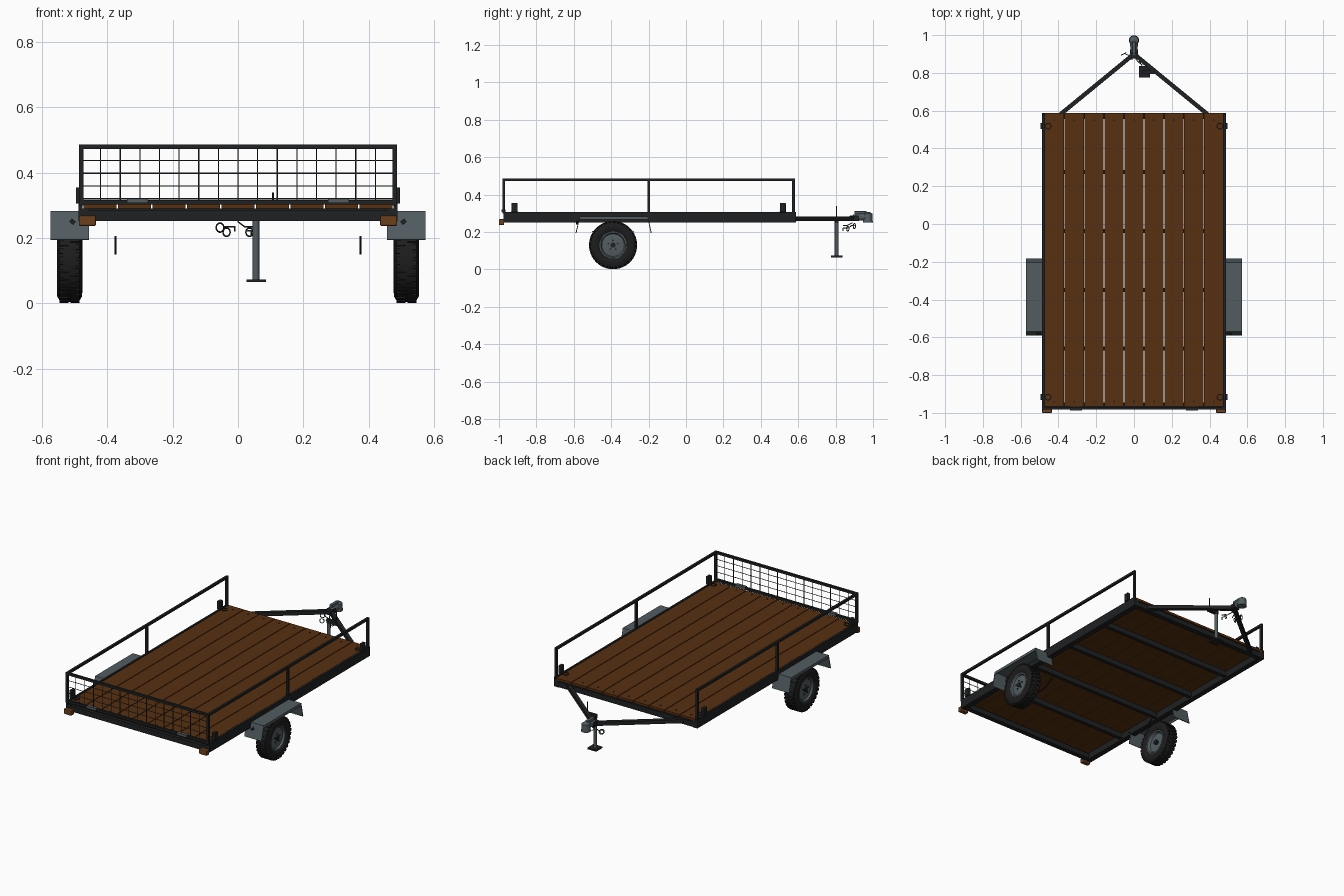
import bpy, bmesh, math
from mathutils import Vector, Matrix

if "Cube" in bpy.data.objects:
    bpy.data.objects.remove(bpy.data.objects["Cube"])


def mat(name, c):
    m = bpy.data.materials.new(name)
    m.diffuse_color = (*c, 1)
    m.use_nodes = True
    m.node_tree.nodes["Principled BSDF"].inputs["Base Color"].default_value = m.diffuse_color
    return m


BLACK = mat("black_steel", (0.014, 0.015, 0.016))
RUBBER = mat("tyre_rubber", (0.012, 0.012, 0.012))
GREY = mat("grey_metal", (0.085, 0.108, 0.118))
WOOD = mat("brown_wood", (0.095, 0.029, 0.005))
LAMP = mat("amber_lamp", (0.15, 0.05, 0.012))
WIRE = mat("wire_steel", (0.03, 0.035, 0.035))


def finish(name, bm, m, smooth=False):
    bmesh.ops.recalc_face_normals(bm, faces=bm.faces)
    me = bpy.data.meshes.new(name)
    bm.to_mesh(me)
    bm.free()
    me.materials.append(m)
    o = bpy.data.objects.new(name, me)
    bpy.context.collection.objects.link(o)
    if smooth:
        bpy.ops.object.select_all(action='DESELECT')
        o.select_set(True)
        bpy.context.view_layer.objects.active = o
        bpy.ops.object.shade_smooth_by_angle(angle=math.radians(35))
    return o


def add_box(bm, lo, hi, rot=None):
    lo, hi = Vector(lo), Vector(hi)
    M = Matrix.Translation((lo + hi) / 2) @ Matrix.Diagonal((*(hi - lo), 1))
    bmesh.ops.create_cube(bm, size=1, matrix=(rot @ M) if rot else M)


def box(name, lo, hi, m, bevel=0):
    bm = bmesh.new()
    add_box(bm, [min(a, b) for a, b in zip(lo, hi)], [max(a, b) for a, b in zip(lo, hi)])
    if bevel:
        bmesh.ops.bevel(bm, geom=bm.edges[:], offset=bevel, segments=2, affect='EDGES', profile=0.5)
    return finish(name, bm, m)


def add_rod(bm, a, b, r, n=8, r2=None):
    a, b = Vector(a), Vector(b)
    q = (b - a).to_track_quat('Z', 'Y').to_matrix().to_4x4()
    if n == 4:
        q = q @ Matrix.Rotation(math.pi / 4, 4, 'Z')
    bmesh.ops.create_cone(bm, cap_ends=True, segments=n, radius1=r, radius2=r if r2 is None else r2,
                          depth=(b - a).length, matrix=Matrix.Translation((a + b) / 2) @ q)


def path(name, pts, r, m, n=8):
    bm = bmesh.new()
    for a, b in zip(pts, pts[1:]):
        add_rod(bm, a, b, r, n)
    return finish(name, bm, m, n > 4)


def lathe(name, prof, c, m, seg=48):
    # closed profile of (x, radius) spun around the x axis
    bm = bmesh.new()
    vs = [bm.verts.new((c[0] + x, c[1], c[2] + r)) for x, r in prof]
    es = [bm.edges.new((vs[i], vs[(i + 1) % len(vs)])) for i in range(len(vs))]
    bmesh.ops.spin(bm, geom=vs + es, cent=c, axis=(1, 0, 0), angle=2 * math.pi, steps=seg, use_merge=True)
    bmesh.ops.remove_doubles(bm, verts=bm.verts[:], dist=1e-5)
    return finish(name, bm, m, True)


# deck planks and their bolts
bm = bmesh.new()
for i in range(9):
    x = (i - 4) * 0.1055
    box("deck_plank", (x - 0.0505, -0.965, 0.290), (x + 0.0505, 0.587, 0.304), WOOD)
    for y in (-0.94, 0.55):
        add_rod(bm, (x, y, 0.30), (x, y, 0.306), 0.005)
finish("deck_bolts", bm, BLACK)

# chassis: side beams, end beams, cross beams
for s in (-1, 1):
    box("side_beam", (s * 0.455, -0.975, 0.25), (s * 0.488, 0.587, 0.29), BLACK)
    box("side_rim", (s * 0.476, -0.975, 0.29), (s * 0.488, 0.587, 0.306), BLACK)
for y in (-0.96, 0.572):
    box("end_beam", (-0.46, y - 0.015, 0.252), (0.46, y + 0.015, 0.284), BLACK)
for y in (0.275, -0.037, -0.349, -0.66):
    box("cross_beam", (-0.46, y - 0.011, 0.258), (0.46, y + 0.011, 0.29), BLACK)

for s in (-1, 1):
    # side rail with three posts
    box("top_rail", (s * 0.472, -0.982, 0.472), (s * 0.486, 0.582, 0.486), BLACK)
    for y in (-0.975, -0.2, 0.575):
        box("rail_post", (s * 0.472, y - 0.007, 0.30), (s * 0.486, y + 0.007, 0.473), BLACK)
    # corner cleats with tie rings
    for y in (-0.917, 0.518):
        box("corner_cleat", (s * 0.476, y - 0.016, 0.305), (s * 0.496, y + 0.016, 0.355), BLACK, 0.003)
        pts = [(s * (0.455 + 0.016 * math.cos(a)), y + 0.016 * math.sin(a), 0.308)
               for a in [k * math.pi / 5 for k in range(11)]]
        path("tie_ring", pts, 0.003, BLACK, 6)
    # rear lamp
    box("rear_lamp", (s * 0.434, -1.0, 0.237), (s * 0.487, -0.972, 0.269), LAMP, 0.005)
    # leaf spring under the deck
    pts = [(s * 0.375, -0.39 + 0.11 * t, 0.152 + 0.052 * t * t) for t in [k / 4 - 1 for k in range(9)]]
    path("leaf_spring", pts, 0.004, BLACK, 4)

    # tyre with tread lugs
    c = Vector((s * 0.515, -0.39, 0.13))
    half = [(0.028, 0.07), (0.035, 0.078), (0.039, 0.093), (0.038, 0.108), (0.032, 0.119), (0.017, 0.125)]
    lathe("tyre", half + [(-x, r) for x, r in reversed(half)], c, RUBBER)
    bm = bmesh.new()
    for k in range(32):
        for d in (-1, 1):
            a = (k + 0.25 * d) * 2 * math.pi / 32
            R = Matrix.Translation(c) @ Matrix.Rotation(a, 4, 'X')
            add_box(bm, (d * 0.017 - 0.014, -0.008, 0.115), (d * 0.017 + 0.014, 0.008, 0.1285), R)
    finish("tyre_tread", bm, RUBBER)
    # rim dish, hub and wheel nuts
    lathe("wheel_rim", [(s * x, r) for x, r in [(0.031, 0.073), (0.031, 0.066), (0.02, 0.06), (0.024, 0.03),
          (0.024, 0.001), (-0.015, 0.001), (-0.015, 0.058), (-0.031, 0.066), (-0.031, 0.073)]], c, GREY)
    bm = bmesh.new()
    add_rod(bm, c - Vector((s * 0.03, 0, 0)), c + Vector((s * 0.03, 0, 0)), 0.014, 16)
    for k in range(5):
        a = k * math.tau / 5
        p = c + Vector((s * 0.02, 0.026 * math.sin(a), 0.026 * math.cos(a)))
        add_rod(bm, p, p + Vector((s * 0.008, 0, 0)), 0.005, 6)
    finish("hub_and_nuts", bm, BLACK)

    # bent sheet fender with a narrow outer lip
    prof = [(-0.588, 0.195), (-0.568, 0.281), (-0.205, 0.281), (-0.186, 0.195)]
    bm = bmesh.new()
    rows = [[bm.verts.new((s * x, y, z)) for y, z in prof] for x in (0.456, 0.573)]
    for i in range(3):
        bm.faces.new((rows[0][i], rows[0][i + 1], rows[1][i + 1], rows[1][i]))
    f = finish("fender", bm, GREY)
    mod = f.modifiers.new("thickness", 'SOLIDIFY')
    mod.thickness, mod.offset = 0.005, 0
    box("fender_lip", (s * 0.568, -0.567, 0.266), (s * 0.573, -0.206, 0.283), GREY)
    bm = bmesh.new()
    add_rod(bm, (s * 0.50, -0.583, 0.245), (s * 0.512, -0.583, 0.255), 0.009, 4)
    finish("fender_reflector", bm, BLACK)

    # drawbar arm
    path("drawbar_arm", [(s * 0.388, 0.582, 0.271), (0, 0.90, 0.271)], 0.016, BLACK, 4)
    # tailgate hinge plate
    box("tailgate_hinge", (s * 0.275, -0.987, 0.307), (s * 0.34, -0.965, 0.321), GREY)

# tailgate frame and wire mesh
for z in (0.303, 0.472):
    box("tailgate_bar", (-0.486, -0.982, z), (0.486, -0.968, z + 0.014), BLACK)
bm = bmesh.new()
for i in range(-7, 8):
    add_rod(bm, (i * 0.06, -0.975, 0.31), (i * 0.06, -0.975, 0.475), 0.002, 6)
for z in (0.32, 0.359, 0.398, 0.437):
    add_rod(bm, (-0.475, -0.975, z), (0.475, -0.975, z), 0.002, 6)
finish("tailgate_mesh", bm, WIRE)

# coupling head
box("coupling_base", (-0.022, 0.875, 0.258), (0.022, 0.925, 0.288), BLACK, 0.004)
bm = bmesh.new()
add_rod(bm, (0, 0.895, 0.277), (0, 0.975, 0.283), 0.017, 16, 0.022)
add_rod(bm, (0, 0.972, 0.252), (0, 0.972, 0.298), 0.027, 20, 0.024)
add_rod(bm, (0, 0.972, 0.298), (0, 0.972, 0.306), 0.024, 20, 0.012)
finish("coupling_head", bm, GREY, True)
box("coupling_lever", (-0.01, 0.90, 0.296), (0.01, 0.965, 0.312), GREY, 0.003)

# jack stand with foot, clamp and crank
path("jack_leg", [(0.055, 0.805, 0.07), (0.055, 0.805, 0.262)], 0.010, GREY, 16)
box("jack_foot", (0.026, 0.776, 0.065), (0.086, 0.836, 0.074), BLACK)
box("jack_clamp", (0.045, 0.795, 0.252), (0.115, 0.815, 0.276), BLACK)
path("jack_crank", [(0.107, 0.805, 0.27), (0.107, 0.805, 0.34)], 0.003, BLACK, 6)

# safety chain rings hung below the coupling
for x, y, z, r in ((-0.055, 0.90, 0.232, 0.014), (-0.035, 0.865, 0.218, 0.013), (0.035, 0.865, 0.218, 0.013)):
    pts = [(x + r * 0.85 * math.cos(a), y + 0.006 * math.cos(a), z + r * math.sin(a))
           for a in [k * math.pi / 6 for k in range(13)]]
    path("chain_ring", pts, 0.0025, WIRE, 6)
path("chain_link", [(-0.045, 0.90, 0.235), (-0.01, 0.885, 0.235), (-0.01, 0.87, 0.222)], 0.0025, WIRE, 6)
path("chain_link", [(0.045, 0.84, 0.235), (0.02, 0.86, 0.235), (0.0, 0.89, 0.25)], 0.0025, WIRE, 6)
path("chain_hook", [(0.03, 0.865, 0.222), (0.04, 0.84, 0.222), (0.04, 0.84, 0.205)], 0.0025, WIRE, 6)
